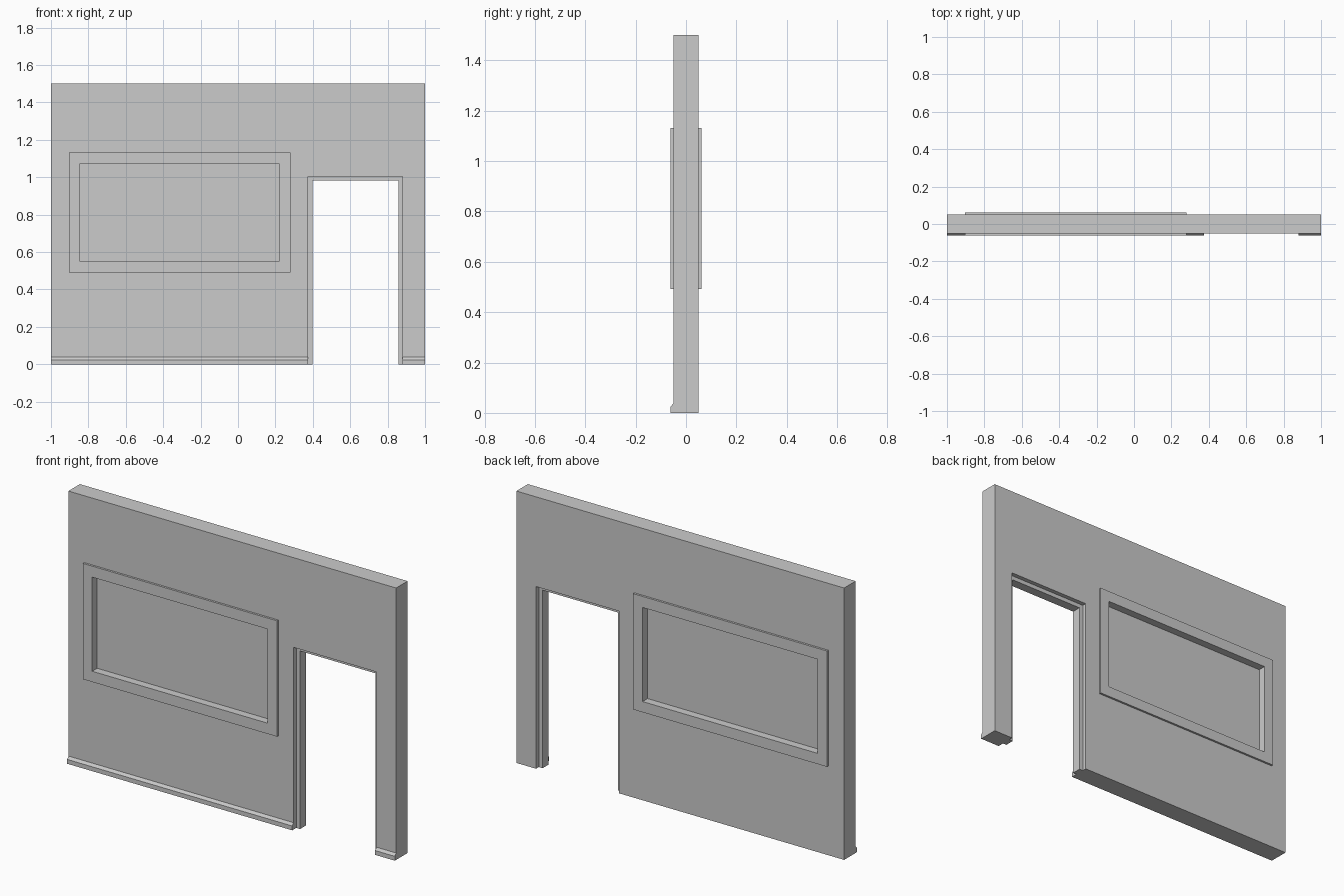
import bpy, bmesh, math

if "Cube" in bpy.data.objects:
    bpy.data.objects.remove(bpy.data.objects["Cube"])

WALL, TRIM, JAMB, PANE = 0.05, 0.0615, 0.026, 0.018   # half depths along y
DOOR_L, DOOR_R, DOOR_TOP = 0.374, 0.88, 1.005
WIN_OUT = (-0.904, 0.281, 0.492, 1.131)
WIN_IN = (-0.847, 0.222, 0.551, 1.07)


def rect(x0, x1, z0, z1):
    return [(x0, z0), (x1, z0), (x1, z1), (x0, z1)]


def arch(x0, x1, top):
    return [(x0, 0), (x0, top), (x1, top), (x1, 0)]


def extrude_loops(name, loops, half, rotation):
    """Fill 2D outlines (inner loops become holes) and thicken both ways."""
    curve = bpy.data.curves.new(name, 'CURVE')
    curve.dimensions = '2D'
    curve.fill_mode = 'BOTH'
    curve.extrude = half
    for loop in loops:
        s = curve.splines.new('POLY')
        s.points.add(len(loop) - 1)
        for p, (u, v) in zip(s.points, loop):
            p.co = (u, v, 0, 1)
        s.use_cyclic_u = True
    ob = bpy.data.objects.new(name, curve)
    bpy.context.collection.objects.link(ob)
    ob.rotation_euler = rotation
    bpy.ops.object.select_all(action='DESELECT')
    ob.select_set(True)
    bpy.context.view_layer.objects.active = ob
    bpy.ops.object.convert(target='MESH')
    ob = bpy.context.object
    bm = bmesh.new()
    bm.from_mesh(ob.data)
    bmesh.ops.remove_doubles(bm, verts=bm.verts, dist=1e-5)
    bmesh.ops.recalc_face_normals(bm, faces=bm.faces)
    for f in bm.faces:
        f.smooth = False
    bm.to_mesh(ob.data)
    bm.free()
    ob.name = name
    return ob


UPRIGHT = (math.pi / 2, 0, 0)                # outline in the x-z plane
ALONG_X = (math.pi / 2, 0, math.pi / 2)      # outline in the y-z plane

# Wall slab with doorway notch and window hole
outline = [(-1, 0)] + arch(DOOR_L, DOOR_R, DOOR_TOP) + [(1, 0), (1, 1.5), (-1, 1.5)]
extrude_loops("wall", [outline, rect(*WIN_OUT)], WALL, UPRIGHT)

# Window frame and recessed pane
extrude_loops("window_frame", [rect(*WIN_OUT), rect(*WIN_IN)], TRIM, UPRIGHT)
extrude_loops("window_pane", [rect(*WIN_IN)], PANE, UPRIGHT)

# Thin door jamb lining the opening
t = 0.023
jamb = arch(DOOR_L, DOOR_R, DOOR_TOP) + arch(DOOR_L + t, DOOR_R - t, DOOR_TOP - t)[::-1]
extrude_loops("door_jamb", [jamb], JAMB, UPRIGHT)

# Chamfered baseboards on the front, either side of the door
profile = [(-WALL, 0), (-TRIM, 0), (-TRIM, 0.024), (-WALL, 0.038)]
for name, x0, x1 in (("baseboard_left", -1, DOOR_L), ("baseboard_right", DOOR_R, 1)):
    board = extrude_loops(name, [profile], (x1 - x0) / 2, ALONG_X)
    board.location.x = (x0 + x1) / 2
